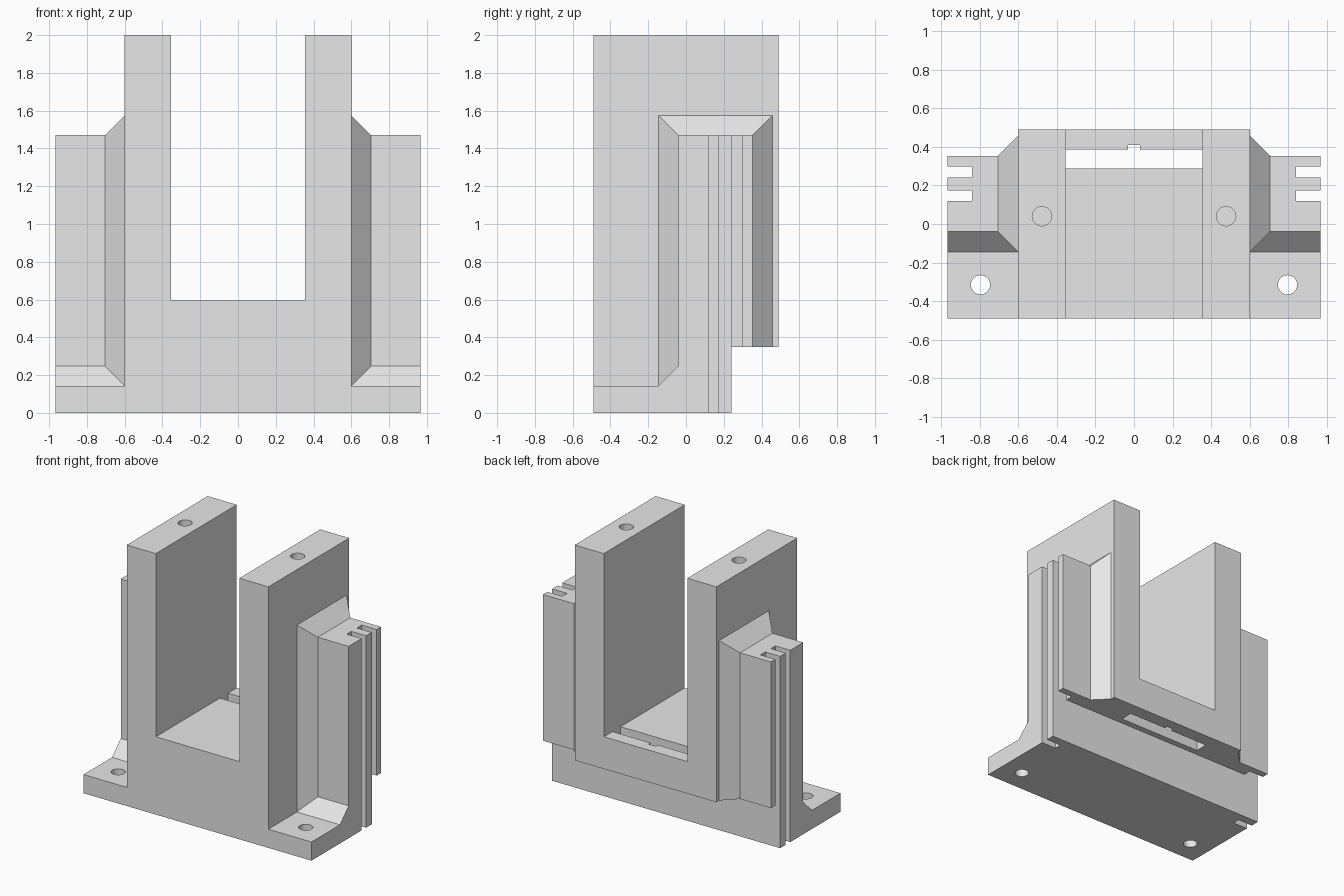
import bpy, bmesh, math
from mathutils import Matrix

old = bpy.data.objects.get("Cube")
if old:
    bpy.data.objects.remove(old, do_unlink=True)

grey = bpy.data.materials.new("plain_grey")
grey.use_nodes = True
GREY = (0.8, 0.8, 0.8, 1)
grey.diffuse_color = GREY
grey.node_tree.nodes["Principled BSDF"].inputs["Base Color"].default_value = GREY

HALF_W, HALF_D = 0.966, 0.49      # overall half width and half depth
PILLAR_OUT, PILLAR_IN = 0.6, 0.354
FLOOR, FOOT, STEP = 0.596, 0.143, 0.35
STEP_Y = 0.24                     # rear undercut starts here
FLARE = 0.105                     # size of the sloped transitions
WING_Y0, WING_Y1, WING_TOP = -0.04, 0.352, 1.47


def finish(bm, name):
    bmesh.ops.recalc_face_normals(bm, faces=bm.faces)
    mesh = bpy.data.meshes.new(name)
    bm.to_mesh(mesh)
    bm.free()
    mesh.materials.append(grey)
    obj = bpy.data.objects.new(name, mesh)
    bpy.context.scene.collection.objects.link(obj)
    return obj


def hull(name, pts):
    bm = bmesh.new()
    for p in pts:
        bm.verts.new(p)
    bmesh.ops.convex_hull(bm, input=bm.verts)
    bmesh.ops.dissolve_limit(bm, angle_limit=0.01, verts=bm.verts, edges=bm.edges)
    return finish(bm, name)


def box(name, xs, ys, zs):
    return hull(name, [(x, y, z) for x in xs for y in ys for z in zs])


def cylinder(name, x, y, z0, z1, r=0.05):
    bm = bmesh.new()
    bmesh.ops.create_cone(bm, cap_ends=True, segments=32, radius1=r, radius2=r,
                          depth=z1 - z0,
                          matrix=Matrix.Translation((x, y, (z0 + z1) / 2)))
    return finish(bm, name)


def combine(target, other, operation):
    mod = target.modifiers.new("combine", 'BOOLEAN')
    mod.operation = operation
    mod.solver = 'EXACT'
    mod.object = other
    bpy.context.view_layer.objects.active = target
    bpy.ops.object.modifier_apply(modifier=mod.name)
    bpy.data.objects.remove(other, do_unlink=True)


# Main frame: U-shaped front profile with feet, extruded to full depth
half = [(HALF_W, 0), (HALF_W, FOOT), (PILLAR_OUT, FOOT), (PILLAR_OUT, 2),
        (PILLAR_IN, 2), (PILLAR_IN, FLOOR)]
outline = half + [(-x, z) for x, z in reversed(half)]
bm = bmesh.new()
face = bm.faces.new([bm.verts.new((x, -HALF_D, z)) for x, z in outline])
ext = bmesh.ops.extrude_face_region(bm, geom=[face])
bmesh.ops.translate(bm, vec=(0, 2 * HALF_D, 0),
                    verts=[v for v in ext["geom"] if isinstance(v, bmesh.types.BMVert)])
frame = finish(bm, "bracket_frame")

# Side wings with sloped transitions into pillar and foot
for s in (1, -1):
    root, shoulder, tip = s * PILLAR_OUT, s * (PILLAR_OUT + FLARE), s * HALF_W
    y0, y1, sink = WING_Y0 - FLARE, WING_Y1 + FLARE, FOOT - 0.04
    flare = hull("wing_flare",
                 [(root, y, z) for y in (y0, y1) for z in (sink, WING_TOP + FLARE)] +
                 [(shoulder, y, z) for y in (WING_Y0, WING_Y1) for z in (sink, WING_TOP)])
    wing = box("wing", (shoulder, tip), (WING_Y0, WING_Y1), (sink, WING_TOP))
    gusset = hull("foot_gusset",
                  [(x, y, z) for x in (root, tip) for y, z in
                   ((y0, FOOT), (WING_Y0, FOOT + FLARE), (0.05, FOOT + FLARE),
                    (0.05, sink), (y0, sink))])
    for part in (flare, wing, gusset):
        combine(frame, part, 'UNION')

# Rear undercut across the full width
combine(frame, box("undercut", (-1.2, 1.2), (STEP_Y, 0.7), (-0.2, STEP)), 'DIFFERENCE')

# Vertical rail grooves, foot holes and blind pillar holes
for s in (1, -1):
    for ya, yb in ((0.118, 0.173), (STEP_Y, 0.299)):
        groove = box("groove", (s * 0.84, s * 1.1), (ya, yb), (-0.1, 1.7))
        combine(frame, groove, 'DIFFERENCE')
    combine(frame, cylinder("foot_hole", s * 0.795, -0.315, -0.1, 0.2), 'DIFFERENCE')
    combine(frame, cylinder("pillar_hole", s * 0.477, 0.04, 1.6, 2.1), 'DIFFERENCE')

# Floor slot with a small key notch at its back edge
combine(frame, box("floor_slot", (-PILLAR_IN, PILLAR_IN), (0.287, 0.385), (0.2, FLOOR + 0.1)),
        'DIFFERENCE')
combine(frame, box("key_notch", (-0.032, 0.032), (0.35, 0.41), (0.2, FLOOR + 0.1)),
        'DIFFERENCE')

# Smooth only the round hole walls
bpy.ops.object.select_all(action='DESELECT')
frame.select_set(True)
bpy.context.view_layer.objects.active = frame
bpy.ops.object.shade_smooth_by_angle(angle=math.radians(25))
